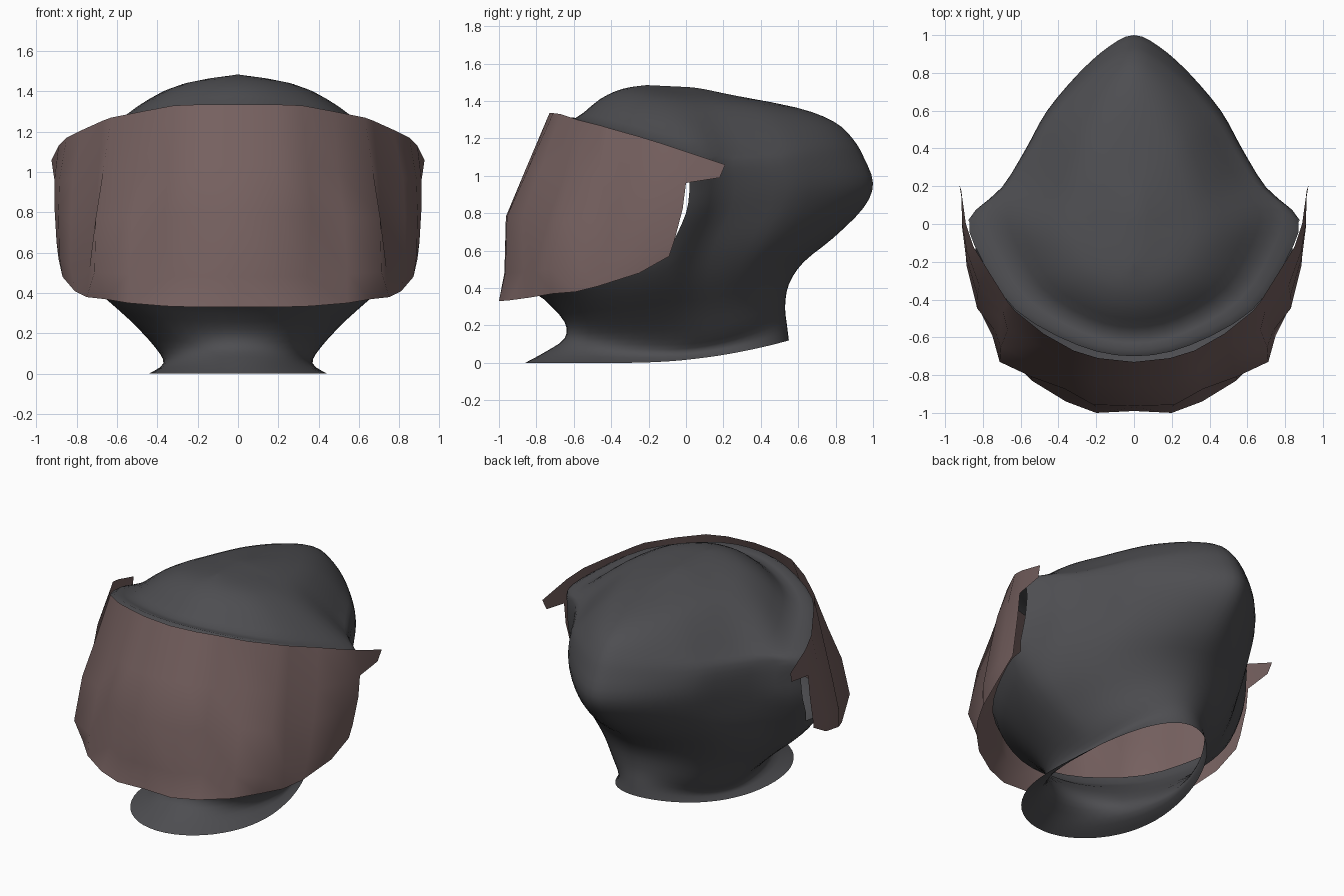
import bpy, bmesh, math
from mathutils import Vector

if "Cube" in bpy.data.objects:
    bpy.data.objects.remove(bpy.data.objects["Cube"])


def material(name, rgb):
    m = bpy.data.materials.new(name)
    m.diffuse_color = (*rgb, 1)
    m.use_nodes = True
    m.node_tree.nodes["Principled BSDF"].inputs["Base Color"].default_value = m.diffuse_color
    return m


def finish(name, bm, mat):
    bmesh.ops.remove_doubles(bm, verts=bm.verts[:], dist=0.0005)
    bmesh.ops.recalc_face_normals(bm, faces=bm.faces[:])
    for f in bm.faces:
        f.smooth = True
    me = bpy.data.meshes.new(name)
    bm.to_mesh(me)
    bm.free()
    me.materials.append(mat)
    ob = bpy.data.objects.new(name, me)
    bpy.context.collection.objects.link(ob)
    return ob


def spline(pts, n, cyclic):
    """Catmull-Rom resampling with n steps per span."""
    out, k = [], len(pts)
    get = (lambda i: pts[i % k]) if cyclic else (lambda i: pts[min(max(i, 0), k - 1)])
    for i in range(k if cyclic else k - 1):
        a, b, c, d = (get(i + o) for o in (-1, 0, 1, 2))
        for s in range(n):
            t = s / n
            out.append(0.5 * (2 * b + (c - a) * t + (2 * a - 5 * b + 4 * c - d) * t * t
                              + (3 * b - a - 3 * c + d) * t ** 3))
    return out if cyclic else out + [pts[-1]]


grey = material("charcoal cloth", (0.075, 0.075, 0.082))
brown = material("dusty brown cloth", (0.18, 0.118, 0.115))

# Hood: tilted slices, each given by front (y, z), side (half width, y, z),
# back (y, z) and how pointed the back is
SLICES = [
    (-0.86, 0.00, 0.44, -0.32, 0.00, 0.55, 0.12, 0.0),
    (-0.75, 0.06, 0.37, -0.15, 0.05, 0.54, 0.20, 0.0),
    (-0.65, 0.13, 0.41, -0.05, 0.13, 0.53, 0.30, 0.0),
    (-0.65, 0.22, 0.54, -0.08, 0.27, 0.55, 0.42, 0.2),
    (-0.76, 0.34, 0.72, -0.10, 0.44, 0.63, 0.54, 0.5),
    (-0.90, 0.47, 0.84, -0.08, 0.61, 0.79, 0.67, 0.8),
    (-0.83, 0.80, 0.87, 0.00, 0.80, 0.95, 0.83, 1.0),
    (-0.75, 1.00, 0.87, 0.02, 0.95, 1.00, 0.96, 1.0),
    (-0.70, 1.31, 0.87, 0.02, 1.07, 0.95, 1.10, 1.0),
    (-0.59, 1.31, 0.73, 0.08, 1.13, 0.89, 1.20, 0.9),
    (-0.46, 1.41, 0.52, 0.02, 1.30, 0.79, 1.29, 0.7),
    (-0.34, 1.465, 0.32, 0.00, 1.41, 0.59, 1.365, 0.5),
    (-0.21, 1.485, 0.00, 0.00, 1.475, 0.20, 1.44, 0.5),
]
FRONT = [(0, 0), (.34, .08), (.72, .34), (.93, .72), (1, 1)]
BACK = [(.80, .18), (.655, .39), (.53, .59), (.33, .80), (.15, .94), (0, 1)]


def ring(yf, zf, w, ys, zs, yb, zb, point):
    half = []
    for i, (u, v) in enumerate(FRONT):
        a = math.pi / 2 * i / 4
        u = u * point + math.sin(a) * (1 - point)
        v = v * point + (1 - math.cos(a)) * (1 - point)
        half.append(Vector((u * w, yf + (ys - yf) * v, zf + (zs - zf) * v)))
    for i, (u, v) in enumerate(BACK):
        a = math.pi / 2 * (i + 1) / 6
        u = u * point + math.cos(a) * (1 - point)
        v = v * point + math.sin(a) * (1 - point)
        half.append(Vector((u * w, ys + (yb - ys) * v, zs + (zb - zs) * v ** (2 - point))))
    half += [Vector((-p.x, p.y, p.z)) for p in half[-2:0:-1]]
    return spline(half, 3, True)


rings = [ring(*s) for s in SLICES]
cols = [spline(list(c), 3, False) for c in zip(*rings)]
n, rows = len(cols), len(cols[0])
bm = bmesh.new()
grid = [[bm.verts.new((p.x, p.y, max(p.z, 0))) for p in c] for c in cols]
for j in range(n):
    for r in range(rows - 1):
        if 15 <= r < 24 and (j < 12 or j >= n - 12):
            continue  # face opening
        k = (j + 1) % n
        bm.faces.new((grid[j][r], grid[k][r], grid[k][r + 1], grid[j][r + 1]))
finish("hood", bm, grey)

# Face mask: columns from top edge to hem with outward folds on the inner rows
COLUMNS = [
    ((0.00, -.73, 1.335), (0.00, -.99, .33), (.05, .09, .02)),
    ((0.19, -.71, 1.335), (0.20, -1.0, .33), (.05, .09, .01)),
    ((0.32, -.67, 1.33), (0.36, -.94, .335), (.03, .06, -.03)),
    ((0.48, -.58, 1.30), (0.54, -.83, .35), (-.01, .02, .02)),
    ((0.63, -.46, 1.27), (0.66, -.71, .37), (.04, .08, .08)),
    ((0.67, -.41, 1.255), (0.75, -.59, .38), (.00, -.01, .00)),
    ((0.77, -.25, 1.21), (0.81, -.47, .41), (.04, .04, .03)),
    ((0.85, -.12, 1.17), (0.87, -.25, .48), (.03, .03, .02)),
    ((0.89, 0.00, 1.13), (0.89, -.09, .57), (.02, .02, .01)),
]
bm = bmesh.new()
for side in (1, -1):
    strips = []
    for top, hem, folds in COLUMNS:
        a, b = Vector(top), Vector(hem)
        strip = []
        for t, f in zip((0, .3, .55, .85, 1), (0, *folds, 0)):
            p = a.lerp(b, t)
            p += Vector((p.x, p.y, 0)).normalized() * f
            p.y += .06 * t * (1 - t) * 2 * max(0, (p.x - .8) / .1)  # rounded rear edge
            strip.append(bm.verts.new((p.x * side, max(p.y, -1), p.z)))
        strips.append(strip)
    for p, q in zip(strips, strips[1:]):
        for r in range(4):
            bm.faces.new((p[r], q[r], q[r + 1], p[r + 1]))
    # tie stub behind the cheek
    tip = [bm.verts.new((x * side, y, z)) for x, y, z in ((.925, .21, 1.06), (.915, .18, .99))]
    bm.faces.new((strips[-1][0], tip[0], tip[1], strips[-1][1]))
finish("face_mask", bm, brown)
